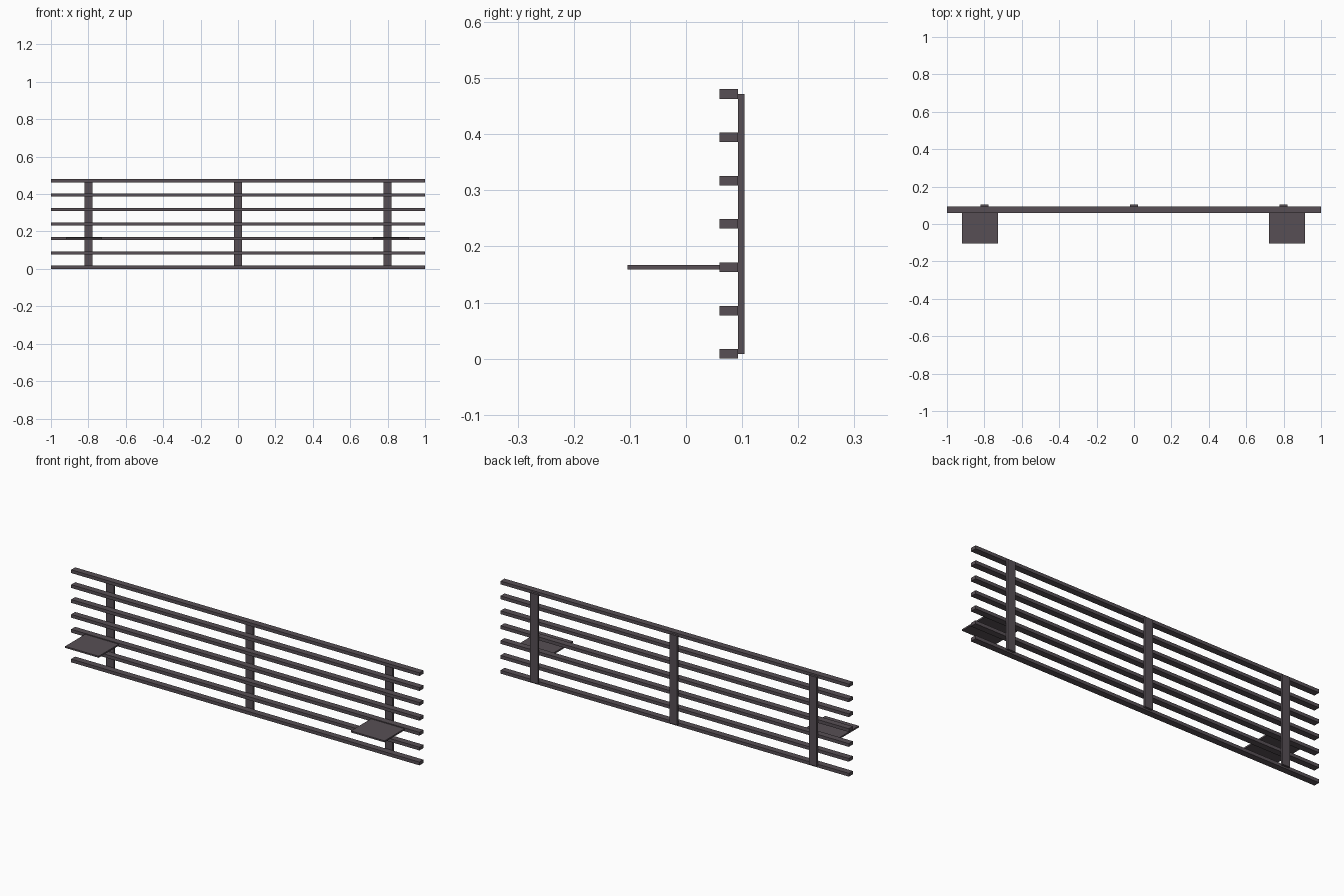
import bpy

if "Cube" in bpy.data.objects:
    bpy.data.objects.remove(bpy.data.objects["Cube"])

mat = bpy.data.materials.new("dark plum grey")
mat.diffuse_color = (0.095, 0.078, 0.09, 1)
mat.use_nodes = True
mat.node_tree.nodes["Principled BSDF"].inputs["Base Color"].default_value = mat.diffuse_color


def box(name, x, y, z):
    """Box from (min, max) ranges on each axis."""
    verts = [(a, b, c) for a in x for b in y for c in z]
    faces = [(0, 1, 3, 2), (4, 6, 7, 5), (0, 4, 5, 1),
             (2, 3, 7, 6), (0, 2, 6, 4), (1, 5, 7, 3)]
    mesh = bpy.data.meshes.new(name)
    mesh.from_pydata(verts, [], faces)
    mesh.materials.append(mat)
    obj = bpy.data.objects.new(name, mesh)
    bpy.context.collection.objects.link(obj)
    return obj


# seven horizontal slats
SLATS, PITCH, THICK = 7, 0.0772, 0.017
for i in range(SLATS):
    z = i * PITCH
    box(f"slat_{i + 1}", (-1, 1), (0.06, 0.093), (z, z + THICK))

# three upright battens behind the slats
for name, x in (("left", -0.8), ("middle", 0), ("right", 0.8)):
    box(f"{name}_batten", (x - 0.022, x + 0.022), (0.093, 0.104),
        (THICK / 2, THICK / 2 + (SLATS - 1) * PITCH))

# two thin shelves projecting from the third slat
for name, x in (("left", (-0.92, -0.727)), ("right", (0.721, 0.914))):
    box(f"{name}_shelf", x, (-0.104, 0.065), (0.159, 0.167))
